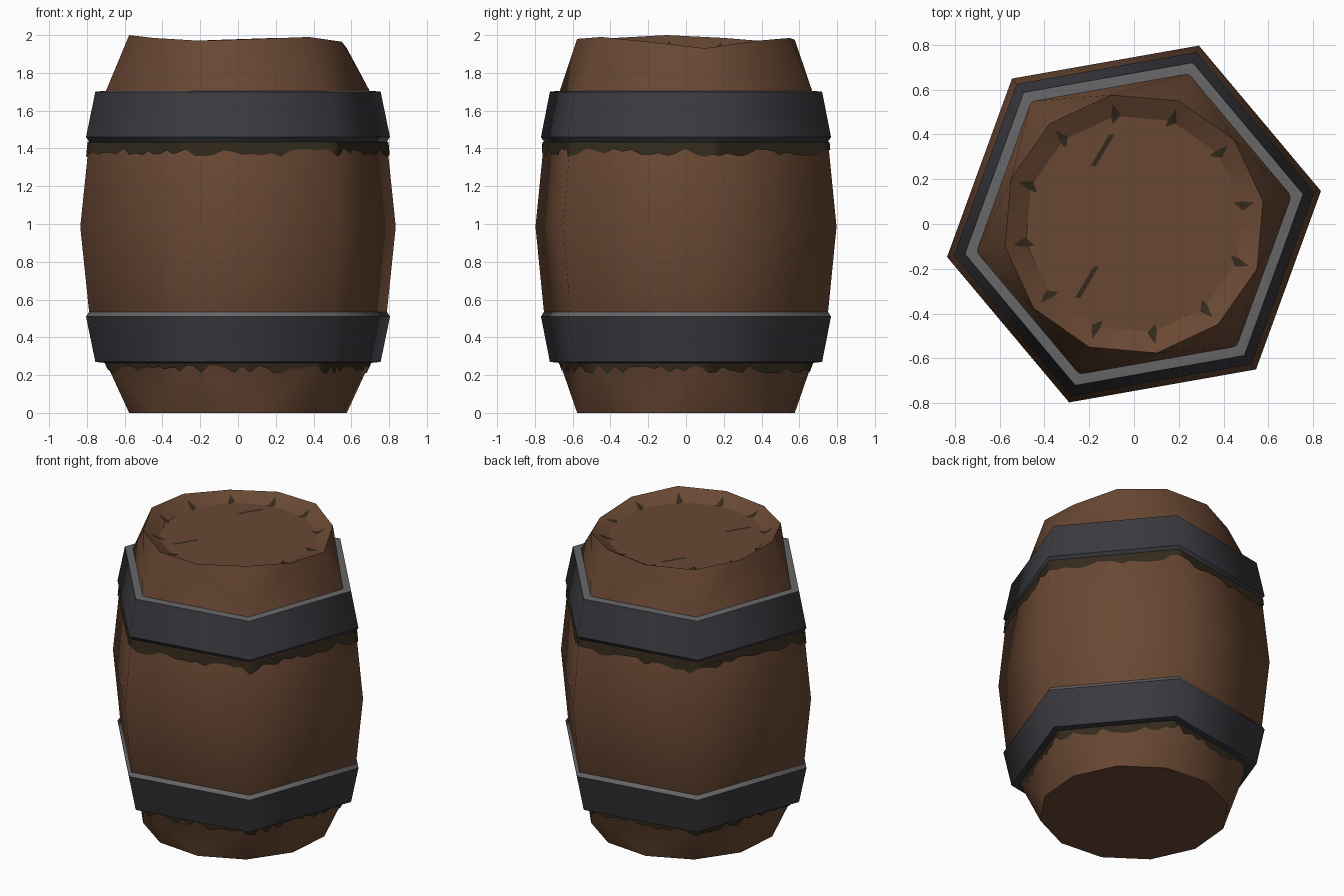
import bpy, bmesh, math, random
from mathutils import Vector

if "Cube" in bpy.data.objects:
    bpy.data.objects.remove(bpy.data.objects["Cube"])

random.seed(4)


def material(name, rgb):
    m = bpy.data.materials.new(name)
    m.diffuse_color = (*rgb, 1)
    m.use_nodes = True
    m.node_tree.nodes["Principled BSDF"].inputs["Base Color"].default_value = m.diffuse_color
    return m


WOOD = material("brown wood", (0.141, 0.064, 0.033))
IRON = material("dark iron", (0.042, 0.042, 0.051))
EDGE = material("worn iron edge", (0.135, 0.135, 0.14))
GRIME = material("dark grime", (0.033, 0.023, 0.012))


def polar(r, deg, z):
    a = math.radians(deg)
    return Vector((r * math.cos(a), r * math.sin(a), z))


def finish(bm, name, mats, sharp=lambda e: False, recalc=True):
    """Smooth shading with hard creases, then make the object."""
    if recalc:
        bmesh.ops.recalc_face_normals(bm, faces=bm.faces)
    for f in bm.faces:
        f.smooth = True
    for e in bm.edges:
        if len(e.link_faces) == 2:
            e.smooth = e.calc_face_angle(0) < math.radians(62) and not sharp(e)
    me = bpy.data.meshes.new(name)
    bm.to_mesh(me)
    bm.free()
    for m in mats:
        me.materials.append(m)
    ob = bpy.data.objects.new(name, me)
    bpy.context.collection.objects.link(ob)
    return ob


# Body: six-sided belly, twelve-sided ends, uneven top rim, recessed lid
HEX = [(0.28, 0.716), (0.53, 0.80), (0.985, 0.848), (1.44, 0.80), (1.69, 0.716)]
RIM_Z = [1.93, 1.97, 1.985, 1.975, 1.965, 1.985, 2.0, 1.985, 1.97, 1.98, 1.99, 1.965]
R_END, R_LID, Z_LID = 0.585, 0.49, 1.922


def ring(bm, r, n, zs):
    return [bm.verts.new(polar(r, 10 + 360 / n * i, zs[i] if isinstance(zs, list) else zs))
            for i in range(n)]


def bridge(bm, a, b):
    n = len(a)
    return [bm.faces.new((a[i], a[(i + 1) % n], b[(i + 1) % n], b[i])) for i in range(n)]


def fan(bm, h, d):
    """Join a six-sided ring to a twelve-sided one."""
    for i in range(6):
        j = (i + 1) % 6
        a, m, b = d[2 * i], d[2 * i + 1], d[(2 * i + 2) % 12]
        bm.faces.new((h[i], a, m))
        bm.faces.new((h[i], m, h[j]))
        bm.faces.new((h[j], m, b))


bm = bmesh.new()
bottom = ring(bm, R_END, 12, 0.0)
hexes = [ring(bm, r, 6, z) for z, r in HEX]
rim = ring(bm, R_END, 12, RIM_Z)
lid = ring(bm, R_LID, 12, Z_LID)
bm.faces.new(bottom)
fan(bm, hexes[0], bottom)
for a, b in zip(hexes, hexes[1:]):
    bridge(bm, a, b)
fan(bm, hexes[-1], rim)
bridge(bm, rim, lid)
bm.faces.new(lid)
finish(bm, "barrel_body", [WOOD],
       lambda e: all(v.co.z < 0.01 for v in e.verts) or
       all(v.co.xy.length < R_LID + 0.01 for v in e.verts))

# Iron hoops: the lower one is the upper profile mirrored about the middle
HOOP = [(0.70, 1.43), (0.797, 1.43), (0.817, 1.46), (0.767, 1.70), (0.72, 1.705), (0.68, 1.70)]
for name, flip in (("upper_hoop", False), ("lower_hoop", True)):
    bm = bmesh.new()
    rings = [ring(bm, r, 6, 1.97 - z if flip else z) for r, z in HOOP]
    for a, b in zip(rings, rings[1:] + rings[:1]):
        bridge(bm, a, b)
    bmesh.ops.recalc_face_normals(bm, faces=bm.faces)
    for f in bm.faces:
        f.material_index = 1 if f.normal.z > 0.45 else 0
    finish(bm, name, [IRON, EDGE], lambda e: len({f.material_index for f in e.link_faces}) > 1
           or e.calc_face_angle(0) > 0.5 and abs(e.verts[0].co.z - e.verts[1].co.z) < 0.001)


# Grime under each hoop: thin ragged strips lying on the wood
def surface(k, u, z):
    a0, a1 = 10 + 60 * k, 70 + 60 * k
    if z <= HEX[0][0]:
        s = 1 - z / HEX[0][0]
        A, B = (polar(HEX[0][1], a, HEX[0][0]) for a in (a0, a1))
        M = polar(R_END, a0 + 30, 0)
        pts = [A.lerp(polar(R_END, a0, 0), s), A.lerp(M, s),
               B.lerp(M, s), B.lerp(polar(R_END, a1, 0), s)]
    else:
        (z0, r0), (z1, r1) = next((p, q) for p, q in zip(HEX, HEX[1:]) if z <= q[0])
        r = r0 + (r1 - r0) * (z - z0) / (z1 - z0)
        pts = [polar(r, a0, z), polar(r, a1, z)]
    # walk a fraction u along the cross-section
    lens = [(q - p).length for p, q in zip(pts, pts[1:])]
    d = u * sum(lens)
    for p, q, l in zip(pts, pts[1:], lens):
        if d <= l + 1e-6:
            break
        d -= l
    c = p.lerp(q, min(d / l, 1)) if l else p
    out = Vector((c.x, c.y, 0)).normalized() * 0.008
    return c + out


for name, z_top, z_mid in (("upper_grime", 1.435, 1.378), ("lower_grime", 0.279, 0.23)):
    bm = bmesh.new()
    N = 16
    cols = []
    for k in range(6):
        for i in range(N):
            z = z_mid + random.uniform(-0.022, 0.022)
            cols.append((bm.verts.new(surface(k, i / N, z)), bm.verts.new(surface(k, i / N, z_top))))
    for i, (a, b) in enumerate(cols):
        c, d = cols[(i + 1) % len(cols)]
        bm.faces.new((a, c, d, b))
    finish(bm, name, [GRIME], recalc=False)

# Small dark chips around the inside of the rim and two cracks on the lid
bm = bmesh.new()
for i in range(12):
    deg = 10 + 30 * i
    up = Vector((0, 0, 0.004))
    tip = polar(0.545, deg, Z_LID + (RIM_Z[i] - Z_LID) * 0.58) + up
    base = [polar(R_LID, deg + o, Z_LID) + up for o in (-3, 2)]
    inner = polar(0.455, deg + 2, Z_LID) + up
    l, r, t, n = [bm.verts.new(p) for p in (*base, tip, inner)]
    bm.faces.new((l, t, r))
    bm.faces.new((l, r, n))
for x, y, h in ((-0.14, 0.33, 0.07), (-0.21, -0.26, 0.07)):
    w = 0.012
    pts = [(-h * .6 - w, -h), (-h * .6 + w, -h), (h * .6 + w, h), (h * .6 - w, h)]
    bm.faces.new([bm.verts.new((x + p, y + q, Z_LID + 0.003)) for p, q in pts])
for f in bm.faces:
    f.normal_update()
    if f.normal.z < 0:
        f.normal_flip()
finish(bm, "lid_chips", [GRIME], recalc=False)
